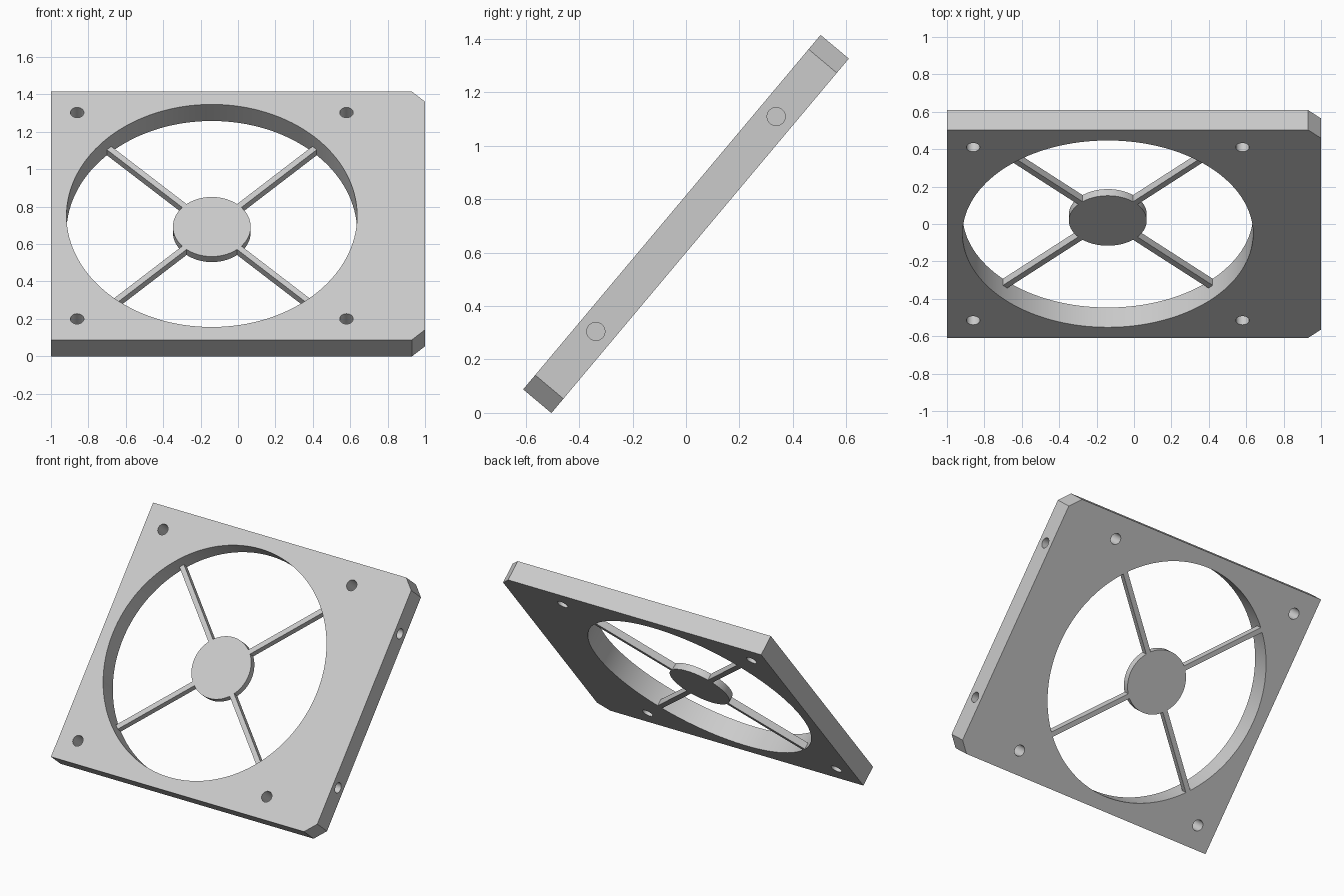
import bpy, bmesh
from math import radians, pi
from mathutils import Matrix, Vector

cube = bpy.data.objects.get("Cube")
if cube:
    bpy.data.objects.remove(cube, do_unlink=True)

TILT = Matrix.Translation((0, 0, 0.707)) @ Matrix.Rotation(radians(50), 4, 'X')
CX = -0.14            # centre of the round opening
HALF_T = 0.069        # half of the plate thickness
HALF_V = 0.866        # half of the plate height
HUB_TOP = -0.023
OPENING_R = 0.777

grey = bpy.data.materials.new("light_grey")
grey.diffuse_color = (0.6, 0.6, 0.6, 1)
grey.use_nodes = True
grey.node_tree.nodes["Principled BSDF"].inputs["Base Color"].default_value = (0.6, 0.6, 0.6, 1)


def finish(name, bm):
    """Tilt the mesh and turn it into an object."""
    bmesh.ops.recalc_face_normals(bm, faces=bm.faces)
    bm.transform(TILT)
    mesh = bpy.data.meshes.new(name)
    bm.to_mesh(mesh)
    bm.free()
    mesh.materials.append(grey)
    obj = bpy.data.objects.new(name, mesh)
    bpy.context.collection.objects.link(obj)
    return obj


def cylinder(name, radius, depth, centre, segments, turn=None):
    bm = bmesh.new()
    matrix = Matrix.Translation(centre) @ (turn or Matrix())
    bmesh.ops.create_cone(bm, cap_ends=True, segments=segments, radius1=radius,
                          radius2=radius, depth=depth, matrix=matrix)
    return finish(name, bm)


def smooth(obj):
    bpy.ops.object.select_all(action='DESELECT')
    obj.select_set(True)
    bpy.context.view_layer.objects.active = obj
    bpy.ops.object.shade_smooth_by_angle(angle=radians(30))


# Frame plate with two clipped corners
c = 0.07
outline = [(-1, -HALF_V), (1 - c, -HALF_V), (1, c - HALF_V),
           (1, HALF_V - c), (1 - c, HALF_V), (-1, HALF_V)]
bm = bmesh.new()
base = bm.faces.new([bm.verts.new((x, y, -HALF_T)) for x, y in outline])
top = bmesh.ops.extrude_face_region(bm, geom=[base])
verts = [g for g in top["geom"] if isinstance(g, bmesh.types.BMVert)]
bmesh.ops.translate(bm, verts=verts, vec=(0, 0, 2 * HALF_T))
frame = finish("frame", bm)

# Round opening, corner screw holes and blind holes in the clipped edge
cutters = [cylinder("opening_cutter", OPENING_R, 1, (CX, 0, 0), 128)]
for sx in (-1, 1):
    for sy in (-1, 1):
        cutters.append(cylinder("screw_hole_cutter", 0.036, 1,
                                (CX + 0.72 * sx, 0.72 * sy, 0), 32))
for sy in (-1, 1):
    cutters.append(cylinder("edge_hole_cutter", 0.034, 0.5, (1, 0.525 * sy, 0), 32,
                            Matrix.Rotation(pi / 2, 4, 'Y')))
bpy.context.view_layer.objects.active = frame
for cutter in cutters:
    cutter.hide_render = True
    mod = frame.modifiers.new("cut", 'BOOLEAN')
    mod.operation = 'DIFFERENCE'
    mod.solver = 'EXACT'
    mod.object = cutter
    bpy.ops.object.modifier_apply(modifier=mod.name)
    bpy.data.objects.remove(cutter, do_unlink=True)
smooth(frame)

# Central hub, flush with the back of the frame
thick = HUB_TOP + HALF_T
mid = (HUB_TOP - HALF_T) / 2
hub = cylinder("hub", 0.208, thick, (CX, 0, mid), 64)
smooth(hub)

# Four diagonal spokes
inner, outer = 0.19, OPENING_R + 0.005
for i in range(4):
    bm = bmesh.new()
    place = (Matrix.Translation((CX, 0, mid)) @ Matrix.Rotation(pi / 4 + i * pi / 2, 4, 'Z')
             @ Matrix.Translation(((inner + outer) / 2, 0, 0))
             @ Matrix.Diagonal((outer - inner, 0.033, thick, 1)))
    bmesh.ops.create_cube(bm, size=1, matrix=place)
    finish(f"spoke_{i + 1}", bm)
